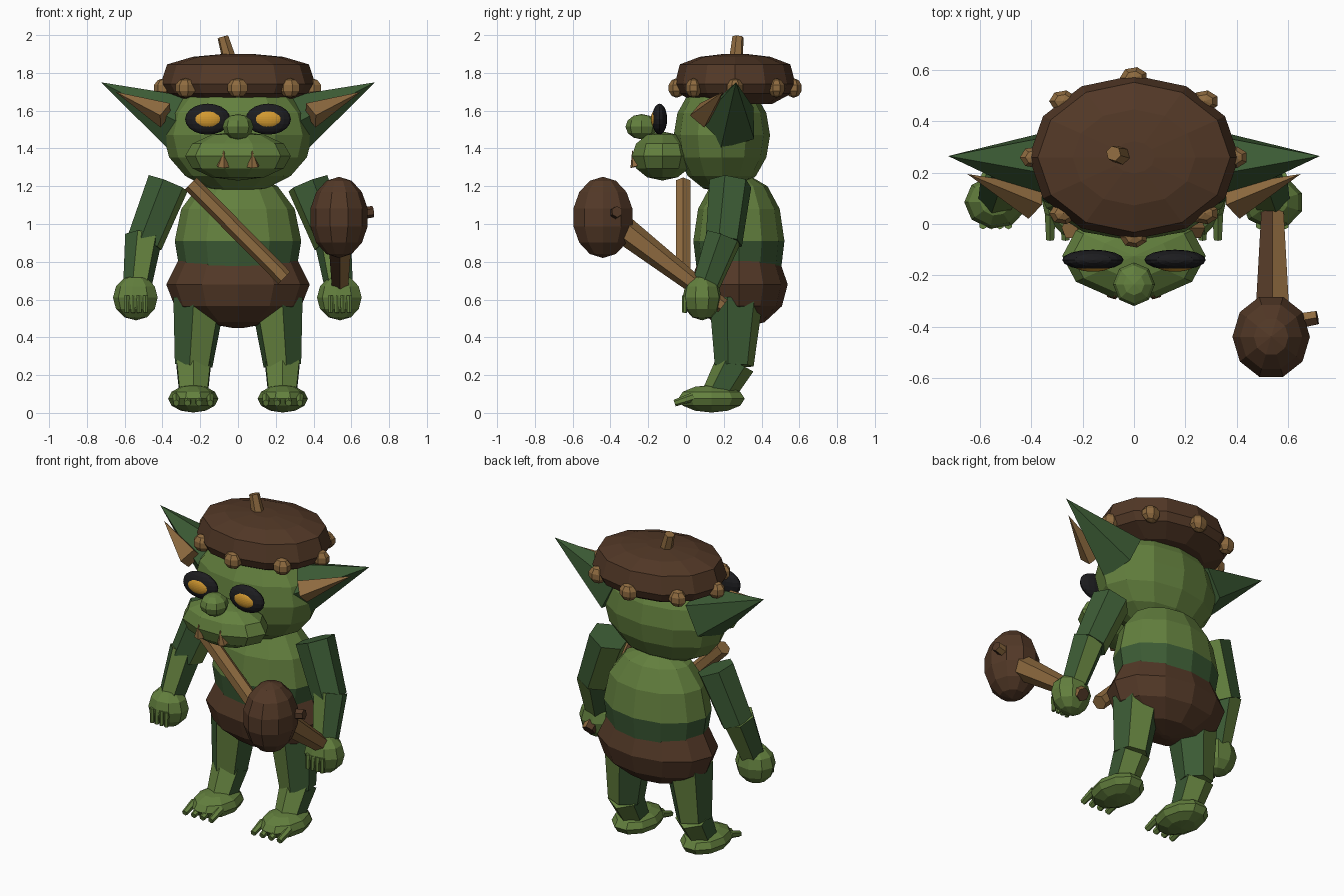
import bpy, bmesh, math
from mathutils import Vector, Matrix

if "Cube" in bpy.data.objects:
    bpy.data.objects.remove(bpy.data.objects["Cube"])


def material(name, rgb):
    m = bpy.data.materials.new(name)
    m.diffuse_color = (*rgb, 1)
    m.use_nodes = True
    m.node_tree.nodes["Principled BSDF"].inputs["Base Color"].default_value = m.diffuse_color
    return m


GREEN = material("leaf green", (0.125, 0.215, 0.048))
DARK = material("dark green", (0.045, 0.105, 0.035))
BROWN = material("dark brown", (0.085, 0.04, 0.02))
TAN = material("tan", (0.27, 0.145, 0.05))
YELLOW = material("amber", (0.65, 0.32, 0.03))
BLACK = material("black", (0.012, 0.012, 0.014))


def finish(bm, name, mats, rule=None):
    """Turn a bmesh into an object; rule(face) picks the second material."""
    bmesh.ops.recalc_face_normals(bm, faces=bm.faces)
    bm.normal_update()
    if rule:
        for f in bm.faces:
            f.material_index = 1 if rule(f) else 0
    me = bpy.data.meshes.new(name)
    bm.to_mesh(me)
    bm.free()
    for m in mats:
        me.materials.append(m)
    ob = bpy.data.objects.new(name, me)
    bpy.context.collection.objects.link(ob)
    return ob


def ball(name, loc, r, mat, segs=10, rings=6):
    bm = bmesh.new()
    bmesh.ops.create_uvsphere(bm, u_segments=segs, v_segments=rings, radius=1)
    # turn so that a flat side or corner faces the front symmetrically
    bmesh.ops.transform(bm, matrix=Matrix.Translation(loc) @ Matrix.Diagonal((*r, 1))
                        @ Matrix.Rotation(math.pi / 2, 4, 'Z'), verts=bm.verts)
    return finish(bm, name, [mat])


def rod(name, a, b, r1, r2, mats, sides=6, rule=None, spin=0.0):
    a, b = Vector(a), Vector(b)
    d = b - a
    bm = bmesh.new()
    bmesh.ops.create_cone(bm, cap_ends=True, segments=sides, radius1=r1,
                          radius2=r2, depth=d.length)
    if r2 == 0:
        bmesh.ops.remove_doubles(bm, verts=bm.verts, dist=1e-5)
    rot = d.to_track_quat('Z', 'Y').to_matrix().to_4x4()
    bmesh.ops.transform(bm, matrix=Matrix.Translation((a + b) / 2) @ rot
                        @ Matrix.Rotation(spin, 4, 'Z'), verts=bm.verts)
    return finish(bm, name, mats, rule)


def lathe(name, cy, squash, profile, mats, segs=12, rule=None):
    """Oval turned shape about the vertical line x=0, y=cy."""
    bm = bmesh.new()
    rows = []
    for r, z in profile:
        rows.append([bm.verts.new((r * math.cos(t), cy + squash * r * math.sin(t), z))
                     for t in (2 * math.pi * i / segs for i in range(segs))])
    for lo, hi in zip(rows, rows[1:]):
        for i in range(segs):
            j = (i + 1) % segs
            bm.faces.new((lo[i], lo[j], hi[j], hi[i]))
    bm.faces.new(rows[0])
    bm.faces.new(rows[-1])
    return finish(bm, name, mats, rule)


# Torso with a darker lower band, and trousers
lathe("torso", 0.28, 0.72, [(0.31, 0.76), (0.335, 0.91), (0.30, 1.08), (0.21, 1.2), (0.08, 1.255)],
      [GREEN, DARK], rule=lambda f: f.calc_center_median().z < 0.9)
lathe("trousers", 0.28, 0.68, [(0.03, 0.45), (0.2, 0.48), (0.335, 0.565), (0.38, 0.68), (0.315, 0.81)],
      [BROWN])
rod("chest_strap", (-0.25, -0.015, 1.215), (0.245, -0.015, 0.715), 0.045, 0.045, [TAN])

# Head, muzzle and nose
ball("head", (0, 0.19, 1.47), (0.395, 0.255, 0.305), GREEN, 12, 8)
ball("muzzle", (0, -0.125, 1.36), (0.28, 0.17, 0.13), GREEN, 10, 6)
ball("nose", (0, -0.235, 1.515), (0.082, 0.085, 0.067), GREEN, 8, 6)

# Cap with studs and stem
lathe("cap", 0.26, 0.78, [(0.25, 1.635), (0.38, 1.69), (0.41, 1.74), (0.375, 1.845),
                          (0.24, 1.885), (0.08, 1.9)], [BROWN])
for i in range(8):
    t = i * math.pi / 4
    ball("cap_stud", (0.39 * math.cos(t), 0.26 + 0.31 * math.sin(t), 1.72),
         (0.058, 0.045, 0.052), TAN, 7, 5)
rod("cap_stem", (-0.045, 0.265, 1.87), (-0.08, 0.275, 1.99), 0.038, 0.03, [TAN])

for s, side in ((-1, "left"), (1, "right")):
    def P(x, y, z):
        return (s * x, y, z)

    # Face details
    ball(side + "_eye_rim", P(0.16, -0.14, 1.555), (0.12, 0.04, 0.082), BLACK, 16, 10)
    ball(side + "_eye", P(0.16, -0.162, 1.555), (0.073, 0.024, 0.047), YELLOW, 24, 14)
    rod(side + "_tusk", P(0.08, -0.262, 1.305), P(0.075, -0.285, 1.39), 0.034, 0.0, [TAN])
    # Ear and inner ear
    rod(side + "_ear", P(0.3, 0.23, 1.535), P(0.725, 0.265, 1.75), 0.16, 0.0, [DARK], 5,
        spin=0.3 * s)
    rod(side + "_inner_ear", P(0.385, 0.085, 1.575), P(0.65, 0.195, 1.70), 0.07, 0.0, [TAN], 4)

    # Arm
    rod(side + "_upper_arm", P(0.37, 0.235, 1.215), P(0.495, 0.2, 0.9), 0.115, 0.1,
        [DARK, GREEN], rule=lambda f: s * f.normal.x < -0.5)
    rod(side + "_forearm", P(0.5, 0.2, 0.93), P(0.535, 0.1, 0.66), 0.1, 0.075,
        [GREEN, DARK], rule=lambda f: abs(f.normal.x) > 0.7)
    ball(side + "_hand", P(0.54, 0.085, 0.61), (0.122, 0.105, 0.12), GREEN, 9, 6)
    for k in range(4):
        x = 0.49 + k * 0.033
        rod(side + "_finger", P(x, -0.005, 0.62), P(x, -0.008, 0.53), 0.016, 0.013, [GREEN])

    # Leg and foot
    rod(side + "_thigh", P(0.205, 0.265, 0.6), P(0.235, 0.255, 0.25), 0.145, 0.105,
        [GREEN, DARK], rule=lambda f: abs(f.normal.x) > 0.6)
    rod(side + "_shin", P(0.235, 0.265, 0.27), P(0.235, 0.17, 0.1), 0.105, 0.085,
        [GREEN, DARK], rule=lambda f: abs(f.normal.x) > 0.6)
    ball(side + "_foot", P(0.237, 0.135, 0.075), (0.133, 0.185, 0.073), GREEN, 10, 6)
    for k in range(4):
        x = 0.147 + k * 0.06
        rod(side + "_toe", P(x, 0.04, 0.085), P(x, -0.06, 0.052), 0.024, 0.018, [GREEN])

# Wooden club held in the right hand
rod("club_handle", (0.54, 0.195, 0.565), (0.54, -0.37, 1.0), 0.04, 0.076, [BROWN, TAN],
    rule=lambda f: f.normal.x > 0.45)
ball("club_head", (0.535, -0.44, 1.035), (0.155, 0.168, 0.215), BROWN, 10, 7)
rod("club_knot", (0.63, -0.38, 1.055), (0.715, -0.365, 1.065), 0.034, 0.03, [BROWN, TAN],
    rule=lambda f: f.normal.y > 0.4)
